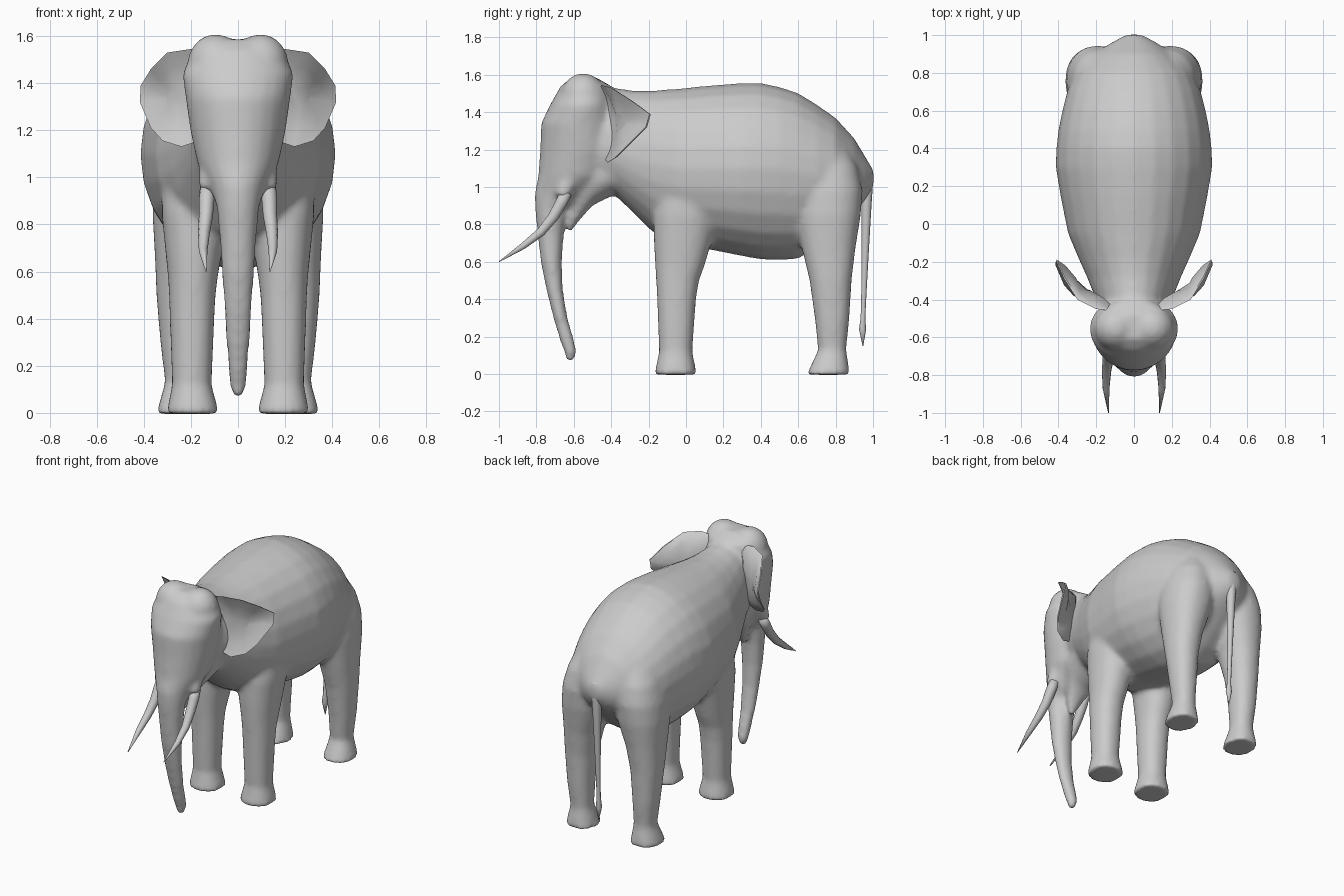
import bpy, bmesh, math
from mathutils import Vector

N = 24
skin = bpy.data.materials.new("grey_skin")
skin.diffuse_color = (0.6, 0.6, 0.6, 1)


def loft(bm, rings):
    """Skin a stack of equal point rings and close both ends."""
    loops = [[bm.verts.new(p) for p in ring] for ring in rings]
    for a, b in zip(loops, loops[1:]):
        for i in range(len(a)):
            j = (i + 1) % len(a)
            bm.faces.new((a[i], a[j], b[j], b[i]))
    bm.faces.new(loops[0][::-1])
    bm.faces.new(loops[-1])


def unit(power=1.0):
    """Points of a unit superellipse."""
    for i in range(N):
        t = 2 * math.pi * i / N
        c, s = math.cos(t), math.sin(t)
        yield (math.copysign(abs(c) ** power, c), math.copysign(abs(s) ** power, s))


def level(z, x0, x1, y0, y1, power=0.9):
    """Horizontal ring filling the given x and y range."""
    return [((x0 + x1) / 2 + (x1 - x0) / 2 * c, (y0 + y1) / 2 + (y1 - y0) / 2 * s, z)
            for c, s in unit(power)]


def slice_y(y, w, low, mid, top):
    """Upright egg-shaped ring across the body."""
    return [(w * c, y, mid + s * (top - mid if s > 0 else mid - low)) for c, s in unit()]


def tube(bm, path, sides=10):
    """Tapered tube through (x, y, z, radius) points."""
    pts = [Vector(p[:3]) for p in path]
    rings = []
    for i, p in enumerate(pts):
        d = (pts[min(i + 1, len(pts) - 1)] - pts[max(i - 1, 0)]).normalized()
        u = Vector((1, 0, 0))
        u = (u - d * u.dot(d)).normalized()
        v = d.cross(u)
        angles = [2 * math.pi * k / sides for k in range(sides)]
        rings.append([p + path[i][3] * (u * math.cos(a) + v * math.sin(a)) for a in angles])
    loft(bm, rings)


def finish(bm, name):
    bmesh.ops.recalc_face_normals(bm, faces=bm.faces)
    for f in bm.faces:
        f.smooth = True
    me = bpy.data.meshes.new(name)
    bm.to_mesh(me)
    bm.free()
    me.materials.append(skin)
    ob = bpy.data.objects.new(name, me)
    bpy.context.collection.objects.link(ob)
    return ob


# Body, legs and head are fused into one skin
bm = bmesh.new()

# Barrel: y, half width, bottom, widest height, top
barrel = [
    (-0.50, 0.17, 1.00, 1.24, 1.54), (-0.38, 0.21, 0.955, 1.20, 1.53),
    (-0.28, 0.25, 0.86, 1.15, 1.515), (-0.18, 0.295, 0.76, 1.12, 1.515),
    (-0.05, 0.35, 0.69, 1.10, 1.525), (0.15, 0.39, 0.66, 1.10, 1.545),
    (0.30, 0.415, 0.63, 1.10, 1.555), (0.40, 0.412, 0.612, 1.10, 1.556),
    (0.50, 0.40, 0.608, 1.10, 1.535), (0.60, 0.38, 0.615, 1.08, 1.502),
    (0.70, 0.355, 0.68, 1.06, 1.44), (0.80, 0.315, 0.77, 1.04, 1.37),
    (0.90, 0.21, 0.87, 1.03, 1.26), (0.96, 0.12, 0.93, 1.04, 1.16),
    (1.003, 0.04, 1.00, 1.05, 1.09)]
loft(bm, [slice_y(*r) for r in barrel])

# Legs: z, inner x, outer x, front y, back y
front_leg = [
    (-0.004, 0.08, 0.305, -0.168, 0.057), (0.03, 0.088, 0.298, -0.163, 0.052),
    (0.12, 0.112, 0.28, -0.144, 0.034), (0.40, 0.10, 0.29, -0.155, 0.054),
    (0.50, 0.095, 0.293, -0.16, 0.07), (0.58, 0.085, 0.298, -0.165, 0.10),
    (0.70, 0.065, 0.31, -0.172, 0.135), (0.85, 0.045, 0.325, -0.175, 0.175),
    (1.05, 0.04, 0.325, -0.14, 0.18)]
hind_leg = [
    (-0.004, 0.14, 0.345, 0.645, 0.877), (0.03, 0.148, 0.338, 0.66, 0.872),
    (0.13, 0.17, 0.31, 0.706, 0.857), (0.30, 0.165, 0.33, 0.688, 0.874),
    (0.50, 0.15, 0.347, 0.66, 0.886), (0.66, 0.12, 0.353, 0.622, 0.905),
    (0.85, 0.055, 0.364, 0.58, 0.935), (0.98, 0.03, 0.355, 0.55, 0.945),
    (1.10, 0.02, 0.325, 0.55, 0.92), (1.22, 0.02, 0.26, 0.57, 0.86)]
for leg in (front_leg, hind_leg):
    for s in (1, -1):
        loft(bm, [level(z, s * a, s * b, y0, y1) for z, a, b, y0, y1 in leg])

# Head running down into the trunk: z, half width, front y, back y
head = [
    (1.585, 0.13, -0.61, -0.48), (1.54, 0.19, -0.67, -0.40),
    (1.44, 0.237, -0.727, -0.38), (1.34, 0.223, -0.775, -0.36),
    (1.20, 0.203, -0.78, -0.35), (1.06, 0.173, -0.79, -0.39),
    (0.96, 0.12, -0.81, -0.50), (0.88, 0.091, -0.807, -0.635),
    (0.75, 0.079, -0.794, -0.653), (0.60, 0.069, -0.777, -0.663),
    (0.45, 0.06, -0.747, -0.658), (0.30, 0.051, -0.71, -0.633),
    (0.18, 0.042, -0.675, -0.597), (0.12, 0.036, -0.653, -0.584),
    (0.065, 0.022, -0.637, -0.597)]
loft(bm, [level(z, -w, w, y0, y1, 1.0) for z, w, y0, y1 in head])

# Lower jaw
jaw = [(-0.36, 0.18, 0.97, 1.10, 1.25), (-0.50, 0.145, 0.90, 1.05, 1.20),
       (-0.57, 0.09, 0.82, 0.98, 1.12), (-0.62, 0.042, 0.75, 0.85, 0.98)]
loft(bm, [slice_y(*r) for r in jaw])

# Tusk sockets and twin forehead domes
for s in (1, -1):
    tube(bm, [(s * 0.11, -0.59, 1.10, 0.055), (s * 0.125, -0.645, 0.995, 0.044),
              (s * 0.13, -0.665, 0.945, 0.038)])
    dome = bmesh.ops.create_uvsphere(bm, u_segments=16, v_segments=10, radius=1)
    for v in dome["verts"]:
        v.co = Vector((s * 0.095 + v.co.x * 0.12, -0.55 + v.co.y * 0.12, 1.483 + v.co.z * 0.126))

body = finish(bm, "body_and_head")
remesh = body.modifiers.new("fuse", "REMESH")
remesh.mode = "VOXEL"
remesh.voxel_size = 0.016
remesh.use_smooth_shade = True
soften = body.modifiers.new("soften", "SMOOTH")
soften.factor = 0.5
soften.iterations = 9

# Ears: swept-back sheets with a hollow front
outline = [(0.10, -0.46, 1.53), (0.20, -0.45, 1.545), (0.30, -0.40, 1.53),
           (0.37, -0.29, 1.46), (0.413, -0.195, 1.39), (0.417, -0.215, 1.32),
           (0.37, -0.325, 1.21), (0.32, -0.38, 1.155), (0.24, -0.42, 1.13),
           (0.18, -0.43, 1.15), (0.12, -0.45, 1.26), (0.10, -0.46, 1.40)]
centre = Vector((0.27, -0.385, 1.34))
for s, side in ((1, "left"), (-1, "right")):
    bm = bmesh.new()
    rings = []
    for scale, offset in ((0.25, 0.025), (0.65, 0.02), (1.0, 0.0),
                          (0.97, 0.012), (0.65, 0.042), (0.25, 0.05)):
        ring = [centre.lerp(Vector(p), scale) for p in outline]
        rings.append([(s * p.x, p.y + offset, p.z) for p in ring])
    loft(bm, rings)
    ear = finish(bm, side + "_ear")
    bpy.context.view_layer.objects.active = ear
    ear.select_set(True)
    bpy.ops.object.shade_smooth_by_angle(angle=math.radians(50))
    ear.select_set(False)

# Tusks
for s, side in ((1, "left"), (-1, "right")):
    bm = bmesh.new()
    tube(bm, [(s * 0.128, -0.64, 0.97, 0.032), (s * 0.133, -0.67, 0.91, 0.033),
              (s * 0.136, -0.71, 0.84, 0.03), (s * 0.145, -0.775, 0.76, 0.025),
              (s * 0.148, -0.87, 0.685, 0.018), (s * 0.135, -1.0, 0.60, 0.002)])
    finish(bm, side + "_tusk")

# Tail with a tuft at the end
bm = bmesh.new()
tube(bm, [(0, 0.955, 1.10, 0.04), (0, 0.968, 1.03, 0.034), (0, 0.965, 0.90, 0.028),
          (0, 0.961, 0.75, 0.023), (0, 0.956, 0.58, 0.018), (0, 0.95, 0.40, 0.014),
          (0, 0.946, 0.30, 0.013), (0, 0.944, 0.24, 0.02), (0, 0.946, 0.15, 0.002)])
finish(bm, "tail")
